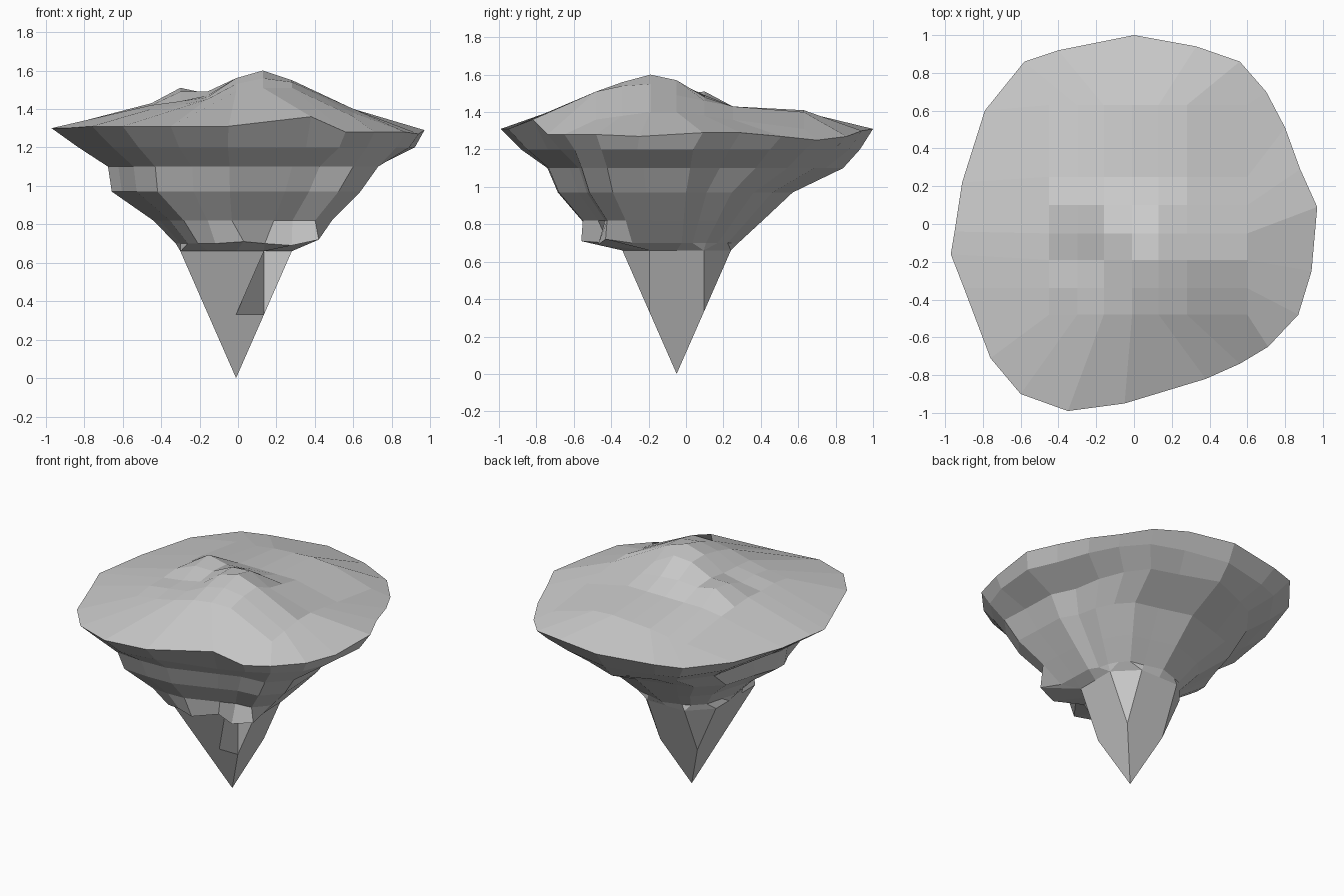
import bpy, bmesh

# Rim outline, counter-clockwise from front left: x, y, z
RIM = [(-.76, -.71, 1.31), (-.60, -.90, 1.31), (-.35, -.99, 1.31), (-.05, -.95, 1.31),
       (.38, -.82, 1.36), (.56, -.74, 1.28), (.71, -.65, 1.28), (.87, -.48, 1.28),
       (.94, -.25, 1.27), (.97, .09, 1.29), (.88, .29, 1.29), (.80, .51, 1.27),
       (.70, .70, 1.25), (.56, .86, 1.27), (.33, .94, 1.30), (0, 1.0, 1.31),
       (-.40, .92, 1.31), (-.58, .86, 1.31), (-.79, .60, 1.31), (-.91, .22, 1.30),
       (-.93, .09, 1.30), (-.95, -.04, 1.30), (-.97, -.16, 1.30), (-.90, -.34, 1.30)]

# Ground grid of the plateau: one row of heights per y
XS = [-.45, -.30, -.16, -.01, .13, .28, .60]
YS = [-.48, -.34, -.19, -.05, .10, .25, .63]
GROUND = [(1.40, 1.42, 1.45, 1.49, 1.51, 1.51, 1.36),
          (1.42, 1.44, 1.46, 1.53, 1.56, 1.54, 1.38),
          (1.42, 1.44, 1.47, 1.56, 1.60, 1.55, 1.40),
          (1.43, 1.49, 1.49, 1.56, 1.57, 1.49, 1.40),
          (1.42, 1.51, 1.48, 1.49, 1.48, 1.46, 1.38),
          (1.41, 1.43, 1.43, 1.43, 1.43, 1.43, 1.36),
          (1.36, 1.37, 1.39, 1.40, 1.41, 1.40, 1.31)]

# Rock rings: z, x min, x max, y min, y max
LEVELS = [(1.20, -.83, .92, -.89, .93), (1.10, -.69, .79, -.80, .84),
          (.97, -.67, .69, -.74, .57), (.82, -.45, .53, -.60, .41),
          (.70, -.33, .40, -.53, .28), (.66, -.30, .33, -.36, .24),
          (.33, -.16, .15, -.19, .08)]
# Ridges and gullies around the rock
LOBES = [1.0, 1.0, .93, .96, .93, .94, 1.04, 1.03, .94, .90, .89, .93,
         .95, .96, .95, 1.0, .95, .94, .97, .95, .97, 1.0, .98, .97]
# Hanging spurs at the front: (ring, side) -> position
SPURS = {(4, 3): (.03, -.56, .71), (4, 5): (.28, -.47, .69), (4, 6): (.42, -.43, .72)}
CX, CY, STEP = -.01, -.05, .145


def finish(bm, name):
    bmesh.ops.remove_doubles(bm, verts=bm.verts, dist=.002)
    mesh = bpy.data.meshes.new(name)
    bm.to_mesh(mesh)
    bm.free()
    bpy.context.collection.objects.link(bpy.data.objects.new(name, mesh))


def bridge(bm, upper, lower):
    n = len(upper)
    for i in range(n):
        j = (i + 1) % n
        bm.faces.new((upper[j], upper[i], lower[i], lower[j]))


# Plateau: grid in the middle, stretched out to the rim
bm = bmesh.new()
grid = [[bm.verts.new((x, y, z)) for x, z in zip(XS, row)] for y, row in zip(YS, GROUND)]
for r in range(6):
    for c in range(6):
        bm.faces.new((grid[r][c], grid[r][c + 1], grid[r + 1][c + 1], grid[r + 1][c]))
edge = (grid[0][:6] + [grid[r][6] for r in range(6)]
        + grid[6][:0:-1] + [grid[r][0] for r in range(6, 0, -1)])
bridge(bm, edge, [bm.verts.new(p) for p in RIM])
finish(bm, "island_top")

# Rock underside: shrinking rings down to a point
bm = bmesh.new()
upper = [bm.verts.new(p) for p in RIM]
for k, (z, x0, x1, y0, y1) in enumerate(LEVELS):
    ring = []
    for i, (rx, ry, rz) in enumerate(RIM):
        fx, fy = rx / .97, ry
        f = LOBES[i] if k else 1
        x = CX + f * (fx * (x1 - CX) if fx > 0 else -fx * (x0 - CX))
        y = CY + f * (fy * (y1 - CY) if fy > 0 else -fy * (y0 - CY))
        if k > 4:  # the lowest rocks are blocky
            x = CX + round((x - CX) / STEP) * STEP
            y = CY + round((y - CY) / STEP) * STEP
        ring.append(bm.verts.new(SPURS.get((k, i), (x, y, z))))
    bridge(bm, upper, ring)
    upper = ring
tip = bm.verts.new((CX, CY, 0))
for i in range(len(upper)):
    bm.faces.new((upper[(i + 1) % len(upper)], upper[i], tip))
finish(bm, "island_rock")
